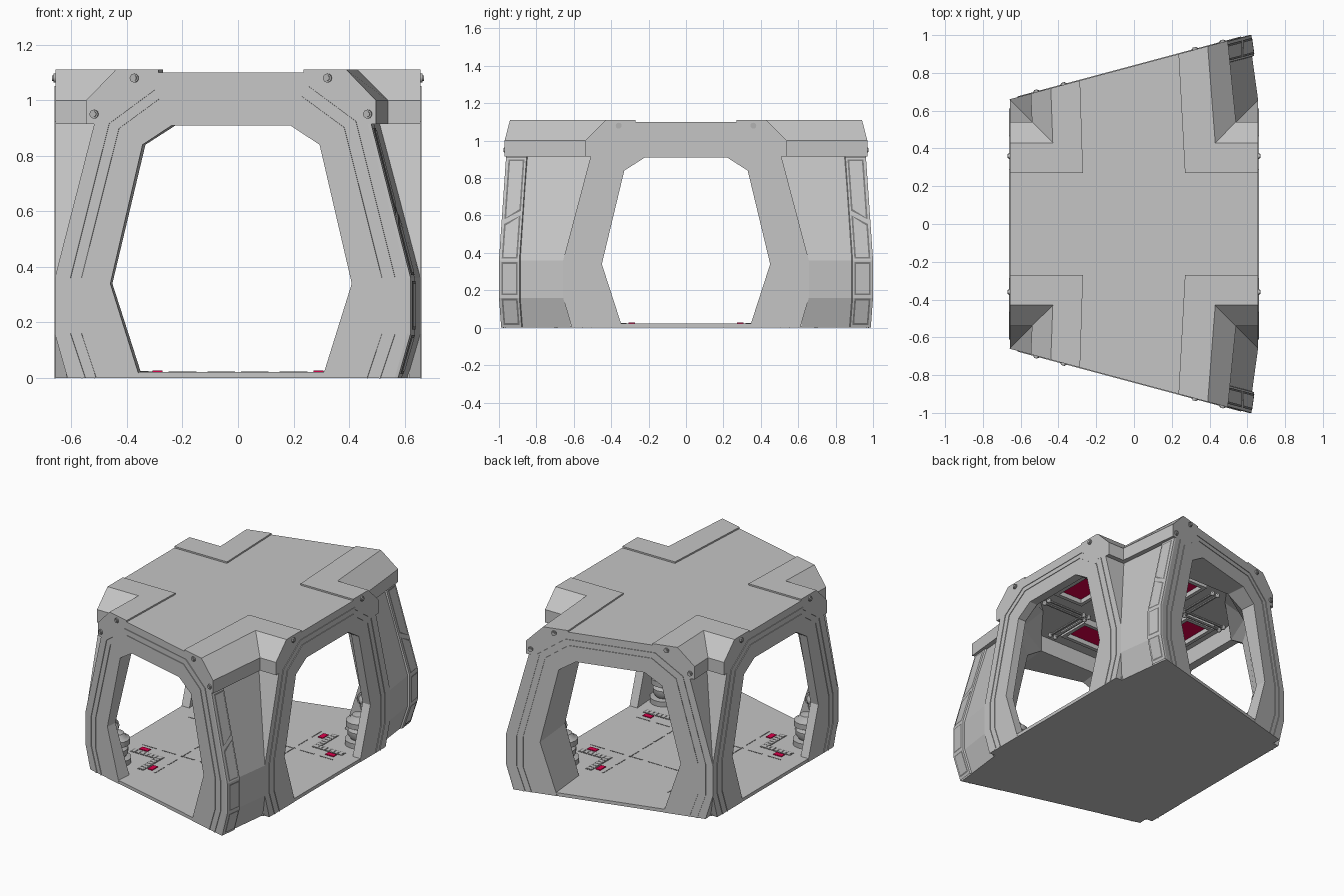
import bpy, bmesh, math
from mathutils import Vector, Matrix

if "Cube" in bpy.data.objects:
    bpy.data.objects.remove(bpy.data.objects["Cube"])


def material(name, rgb):
    m = bpy.data.materials.new(name)
    m.use_nodes = True
    m.diffuse_color = (*rgb, 1)
    m.node_tree.nodes["Principled BSDF"].inputs["Base Color"].default_value = (*rgb, 1)
    return m


HULL = material("hull grey", (0.56, 0.56, 0.56))
DARK = material("dark trim grey", (0.2, 0.2, 0.2))
MACHINE = material("machine grey", (0.45, 0.45, 0.45))
RED = material("signal crimson", (0.72, 0.0, 0.07))


def finish(name, bm, mat, smooth=False):
    bmesh.ops.recalc_face_normals(bm, faces=bm.faces)
    me = bpy.data.meshes.new(name)
    bm.to_mesh(me)
    bm.free()
    me.materials.append(mat)
    ob = bpy.data.objects.new(name, me)
    bpy.context.collection.objects.link(ob)
    if smooth:
        bpy.ops.object.select_all(action='DESELECT')
        ob.select_set(True)
        bpy.context.view_layer.objects.active = ob
        bpy.ops.object.shade_smooth_by_angle(angle=math.radians(35))


def face(bm, pts):
    return bm.faces.new([bm.verts.new(p) for p in pts])


def boxes(name, items, mat):
    bm = bmesh.new()
    for c, s in items:
        bmesh.ops.create_cube(bm, size=1, matrix=Matrix.Translation(c) @ Matrix.Diagonal((*s, 1)))
    finish(name, bm, mat)


def rod(bm, a, b, r, seg=12):
    a, b = Vector(a), Vector(b)
    rot = (b - a).to_track_quat('Z', 'Y').to_matrix().to_4x4()
    bmesh.ops.create_cone(bm, cap_ends=True, segments=seg, radius1=r, radius2=r,
                          depth=(b - a).length, matrix=Matrix.Translation((a + b) / 2) @ rot)


# Doorway planes: origin, tangent, outward normal
HALF, ROOM_X, ROOM_Y = 0.657, 0.6, 0.64
C, S = math.cos(math.radians(15)), math.sin(math.radians(15))
SIDE = {s: (Vector((s * HALF, 0, 0)), Vector((0, 1, 0)), Vector((s, 0, 0))) for s in (-1, 1)}
END = {s: (Vector((-0.025, s * 0.83, 0)), Vector((C, s * S, 0)), Vector((-S, s * C, 0))) for s in (-1, 1)}
PORTALS = list(SIDE.values()) + list(END.values())
CORNERS = [(-1, -1), (1, -1), (1, 1), (-1, 1)]


def at(portal, u, z, d=0.0):
    o, t, n = portal
    return o + t * u + n * d + Vector((0, 0, z))


def reveal_end(portal, u, z):
    """Point where the doorway lining meets the room."""
    p = at(portal, u, z)
    n = portal[2]
    if abs(n.x) > 0.9:
        return p - n * (abs(p.x) - ROOM_X)
    return p - Vector((-0.1, math.copysign(1, n.y), 0)) * (abs(p.y) - ROOM_Y)


OUTER = [(0.61, 0), (HALF, 0.16), (HALF, 0.36), (0.51, 0.915), (0.54, 0.915),
         (0.54, 1.0), (0.43, 1.11), (0.27, 1.11), (0.27, 1.1)]
OPENING = [(0.34, 0), (0.45, 0.34), (0.33, 0.84), (0.22, 0.91)]
INNER_VALLEY = [0.62, 0.62, 0.5, 0.49]
CEILING = 1.02


def both(half):
    return [(-u, z) for u, z in half] + [(u, z) for u, z in reversed(half)]


def ring(u, z, valley, point):
    """Plus-shaped outline running through all corners."""
    out = []
    for i, (sx, sy) in enumerate(CORNERS):
        trio = [point(SIDE[sx], sy * u, z), Vector((sx * valley, sy * valley, z)), point(END[sy], sx * u, z)]
        out += trio if i % 2 == 0 else trio[::-1]
    return out


# Main shell: doorway faces, linings, outer and inner walls, roof and ceiling
bm = bmesh.new()
for p in PORTALS:
    face(bm, [at(p, u, z) for u, z in both(OUTER) + both(OPENING)[::-1]])
    arch = both(OPENING)
    for a, b in zip(arch, arch[1:]):
        face(bm, [at(p, *a), at(p, *b), reveal_end(p, *b), reveal_end(p, *a)])
    top = [reveal_end(p, s * 0.22, 0.91) for s in (-1, 1)]
    face(bm, top + [Vector((q.x, q.y, CEILING)) for q in top[::-1]])
for sx, sy in CORNERS:
    def column(prof, valleys, point):
        return [(point(SIDE[sx], sy * u, z), Vector((sx * v, sy * v, z)), point(END[sy], sx * u, z))
                for (u, z), v in zip(prof, valleys)]
    outer = column(OUTER, [u for u, z in OUTER], at)
    inner = column(OPENING + [(0.22, CEILING)], INNER_VALLEY + [0.4], reveal_end)
    for rows in (outer, inner):
        for lo, hi in zip(rows, rows[1:]):
            for k in (0, 1):
                face(bm, [lo[k], lo[k + 1], hi[k + 1], hi[k]])
face(bm, ring(0.27, 1.1, 0.27, at))
face(bm, ring(0.22, CEILING, 0.4, reveal_end))
bmesh.ops.remove_doubles(bm, verts=bm.verts, dist=0.0005)
finish("junction_shell", bm, HULL)

# Floor slab
bm = bmesh.new()
base = face(bm, ring(0.61, 0, 0.61, lambda p, u, z: at(p, u, z, -0.002)))
ext = bmesh.ops.extrude_face_region(bm, geom=[base], use_keep_orig=True)
bmesh.ops.translate(bm, vec=(0, 0, 0.022), verts=[v for v in ext["geom"] if isinstance(v, bmesh.types.BMVert)])
finish("floor_slab", bm, HULL)


# Raised trim ridges around every doorway
def ridge(bm, portal, line, width, d):
    pts = [Vector(q) for q in line]
    rows = []
    for i, q in enumerate(pts):
        dirs = [(pts[j + 1] - pts[j]).normalized() for j in (i - 1, i) if 0 <= j < len(pts) - 1]
        t = sum(dirs, Vector((0, 0))).normalized()
        side = Vector((-t.y, t.x)) * (width / 2 / t.dot(dirs[0]))
        rows.append([bm.verts.new(at(portal, *(q + side * k), h)) for k, h in ((-1, 0), (-1, d), (1, d), (1, 0))])
    for a, b in zip(rows, rows[1:]):
        for k in range(3):
            bm.faces.new((a[k], a[k + 1], b[k + 1], b[k]))


GROOVES = [([(0.55, 0), (0.605, 0.16), (0.605, 0.36), (0.46, 0.92), (0.285, 1.045)], 0.014),
           ([(0.505, 0), (0.56, 0.16), (0.56, 0.36), (0.42, 0.9), (0.265, 1.01)], 0.006)]
bm = bmesh.new()
for p in PORTALS:
    for half, width in GROOVES:
        ridge(bm, p, both(half), width, 0.004)
finish("doorway_trim_ridges", bm, HULL)

# Bolts on the doorway caps; the angled doorways carry a second pair
bm = bmesh.new()
for p in PORTALS:
    for s in (-1, 1):
        for u, z in ((0.36, 1.08), (0.51, 0.95))[:1 if abs(p[2].x) > 0.9 else 2]:
            rod(bm, at(p, s * u, z, -0.01), at(p, s * u, z, 0.008), 0.016)
            rod(bm, at(p, s * u, z, 0.006), at(p, s * u, z, 0.013), 0.01)
finish("cap_bolts", bm, MACHINE, True)


# Raised strips with framed panels on the outer edges of the angled doorways
def wall(sy, dist, z, off):
    for (u0, z0), (u1, z1) in zip(OUTER[:3], OUTER[1:4]):
        if z <= z1:
            u = u0 + (u1 - u0) * (z - z0) / (z1 - z0)
            break
    a, b = at(END[sy], u, z), Vector((u, sy * u, z))
    return a + (b - a).normalized() * dist + Vector((off, 0, 0))


LEVELS = [0.0, 0.16, 0.36, 0.914]
bm = bmesh.new()
for sy in (-1, 1):
    rows = [[bm.verts.new(wall(sy, d, z, h)) for d, h in ((0, 0), (0, 0.012), (0.11, 0.012), (0.115, 0))]
            for z in LEVELS]
    for a, b in zip(rows, rows[1:]):
        for k in range(3):
            bm.faces.new((a[k], a[k + 1], b[k + 1], b[k]))
    bm.faces.new(rows[-1])
finish("edge_strips", bm, HULL)

PANELS = [(0.015, 0.155, 0), (0.175, 0.35, 0), (0.37, 0.6, 0.045), (0.625, 0.9, 0.045)]
for name, inset, off, mat in (("edge_panel_frames", 0, 0.015, DARK), ("edge_panel_plates", 0.009, 0.018, HULL)):
    bm = bmesh.new()
    for sy in (-1, 1):
        for i, (lo, hi, skew) in enumerate(PANELS):
            d0, d1 = 0.014 + inset, 0.1 - inset
            z0 = lo + inset - (skew if i == 3 else 0)
            z1 = hi - inset - (skew if i == 2 else 0)
            face(bm, [wall(sy, d0, z0, off), wall(sy, d1, lo + inset, off),
                      wall(sy, d1, hi - inset, off), wall(sy, d0, z1, off)])
    finish(name, bm, mat)

# Stacked machines in the room corners, each with a sideways tank above
STACK = [(0.09, 0.02), (0.09, 0.055), (0.055, 0.06), (0.072, 0.085), (0.072, 0.115), (0.045, 0.135),
         (0.082, 0.145), (0.082, 0.18), (0.06, 0.19), (0.045, 0.215), (0.001, 0.225)]
for i, (sx, sy) in enumerate(CORNERS):
    bm = bmesh.new()
    loops = [[bm.verts.new((sx * 0.525 + r * math.cos(a), sy * 0.525 + r * math.sin(a), z))
              for a in (k * math.tau / 16 for k in range(16))] for r, z in STACK]
    for a, b in zip(loops, loops[1:]):
        for k in range(16):
            bm.faces.new((a[k], a[k - 1], b[k - 1], b[k]))
    mid, along = Vector((sx * 0.55, sy * 0.55, 0.29)), Vector((sx, -sy, 0)).normalized()
    rod(bm, mid - along * 0.085, mid + along * 0.085, 0.034)
    for s in (-1, 1):
        rod(bm, mid + along * s * 0.045, mid + along * s * 0.062, 0.043)
    finish(f"corner_machine_{i + 1}", bm, MACHINE, True)

# Floor markings: ladders, seams and signal lights
ladder, rungs, lights, seams = [], [], [], []
for sx, sy in CORNERS:
    def spot(a, b, sa, sb, z, h):
        """Same mark on both legs of the corner."""
        return [((sx * a, sy * b, z), (sa, sb, h)), ((sx * b, sy * a, z), (sb, sa, h))]
    ladder += spot(0.43, 0.34, 0.22, 0.045, 0.0225, 0.003)
    for k in range(7):
        rungs += spot(0.34 + k * 0.03, 0.34, 0.02, 0.035, 0.024, 0.003)
    lights += spot(0.48, 0.29, 0.06, 0.035, 0.024, 0.006)
    for a in (0.06, 0.2, 0.34, 0.48):
        seams += spot(a, 0.24, 0.1, 0.008, 0.0225, 0.002)
boxes("floor_ladders", ladder, DARK)
boxes("floor_rungs", rungs, HULL)
boxes("floor_signal_lights", lights, RED)
boxes("floor_seams", seams, DARK)

# Ceiling lamps, frames and pipes
lamps, frames = [], []
for dx, dy in ((1, 0), (-1, 0), (0, 1), (0, -1)):
    cx, cy = dx * 0.41, dy * 0.41
    lx, ly = (0.2, 0.28) if dx else (0.28, 0.2)
    lamps.append(((cx, cy, CEILING - 0.006), (lx, ly, 0.008)))
    for s in (-1, 1):
        frames.append(((cx + s * lx / 2, cy, CEILING - 0.02), (0.025, ly + 0.025, 0.04)))
        frames.append(((cx, cy + s * ly / 2, CEILING - 0.02), (lx, 0.025, 0.04)))
boxes("ceiling_lamps", lamps, RED)
boxes("ceiling_lamp_frames", frames, HULL)
bm = bmesh.new()
for sx, sy in CORNERS:
    for r0 in (0.2, 0.24):
        for a, b in (((r0, 0.2), (r0, 0.52)), ((0.2, r0), (0.52, r0))):
            ends = [Vector((sx * x, sy * y, 0.96)) for x, y in (a, b)]
            rod(bm, *ends, 0.008, 8)
            for e in ends:
                bmesh.ops.create_uvsphere(bm, u_segments=8, v_segments=6, radius=0.016, matrix=Matrix.Translation(e))
finish("ceiling_pipes", bm, MACHINE, True)
